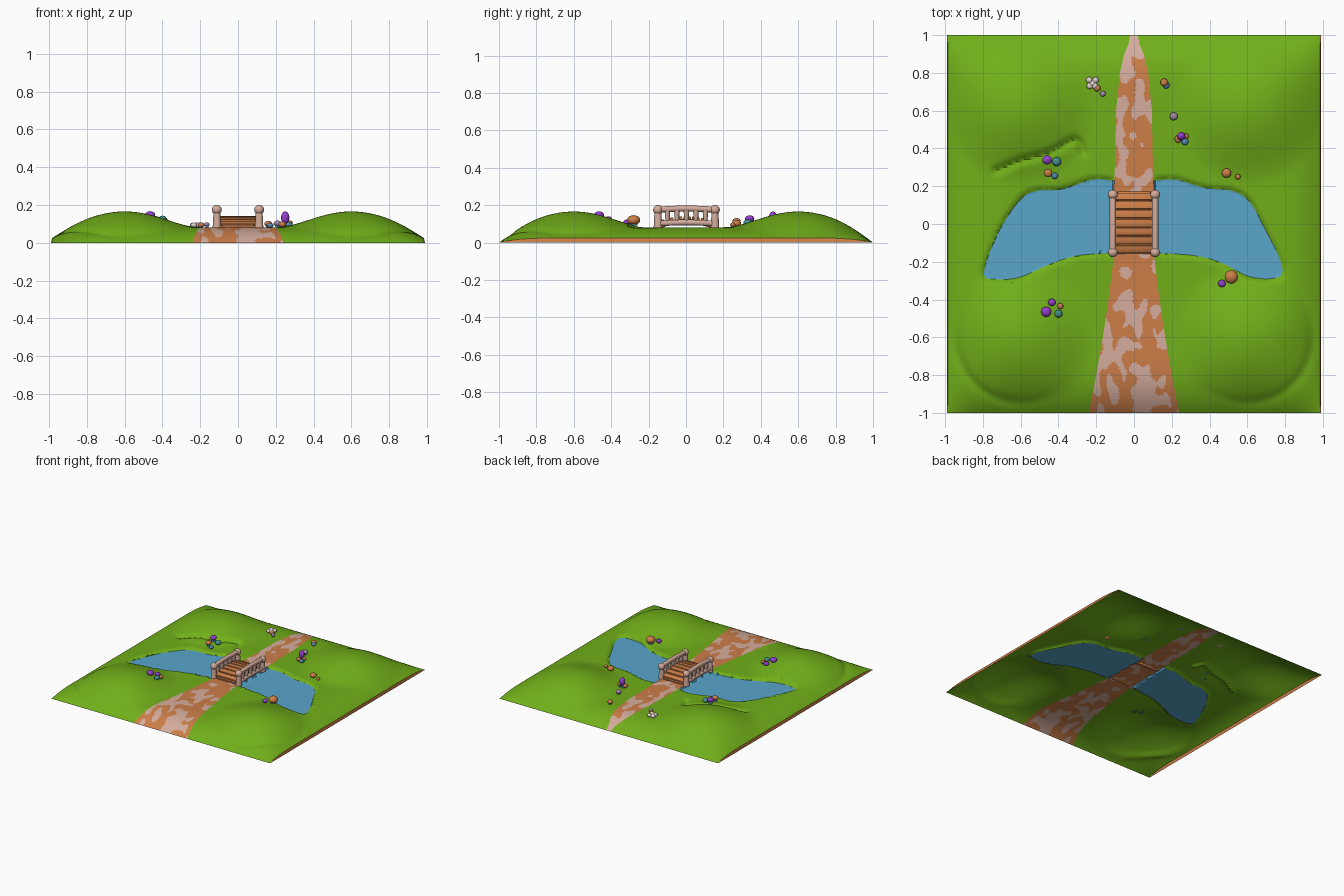
import bpy, bmesh, math, random
from mathutils import Vector, noise, kdtree
from mathutils.geometry import delaunay_2d_cdt

if "Cube" in bpy.data.objects:
    bpy.data.objects.remove(bpy.data.objects["Cube"])

random.seed(4)
EX, EY, WATER = 0.985, 1.0, 0.067

def mat(name, c):
    m = bpy.data.materials.new(name)
    m.diffuse_color = (*c, 1)
    m.use_nodes = True
    m.node_tree.nodes["Principled BSDF"].inputs["Base Color"].default_value = m.diffuse_color
    return m

GREEN = mat("grass green", (.165, .43, .010))
BLUE = mat("water blue", (.10, .38, .60))
BROWN = mat("earth brown", (.61, .21, .065))
PINK = mat("pale stone", (.67, .42, .34))
PURPLE = mat("purple", (.29, .05, .60))
TEAL = mat("teal", (.06, .28, .26))
STEM = mat("stem blue", (.09, .26, .45))
WHITE = mat("petal white", (.72, .64, .60))
LILAC = mat("lilac grey", (.36, .26, .40))

# ---------- outlines ----------
def smooth_line(pts, n=6, closed=False):
    out, k = [], len(pts)
    for i in range(k if closed else k - 1):
        g = lambda j: Vector(pts[j % k] if closed else pts[max(0, min(k - 1, j))])
        a, b, c, d = g(i - 1), g(i), g(i + 1), g(i + 2)
        for s in range(n):
            t = s / n
            out.append(.5 * (2 * b + (c - a) * t + (2 * a - 5 * b + 4 * c - d) * t * t
                             + (3 * b - a - 3 * c + d) * t ** 3))
    return out if closed else out + [Vector(pts[-1])]

river = smooth_line([(-.795, -.26), (-.72, -.05), (-.61, .12), (-.52, .175), (-.38, .185), (-.22, .235),
                     (-.1, .23), (.1, .23), (.22, .235), (.38, .19), (.52, .175), (.61, .12), (.69, -.02),
                     (.77, -.18), (.782, -.265), (.72, -.29), (.6, -.275), (.45, -.2), (.28, -.163),
                     (0, -.155), (-.28, -.165), (-.45, -.215), (-.6, -.28), (-.72, -.293)], 6, True)
path_w = [(-1, .24), (-.8, .2), (-.6, .165), (-.4, .135), (-.2, .11), (.2, .105), (.4, .098),
          (.6, .095), (.8, .075), (.9, .052), (.95, .03), (1, .02)]
crease = smooth_line([(-.73, .28), (-.6, .335), (-.45, .375), (-.31, .445), (-.27, .38)], 30)

def half_width(y):
    for (a, wa), (b, wb) in zip(path_w, path_w[1:]):
        if y <= b:
            return wa + (wb - wa) * (y - a) / (b - a)
    return path_w[-1][1]

def in_path(x, y, eps=0):
    return abs(x) <= half_width(y) + eps

def in_river(x, y):
    if not -.31 < y < .25 or abs(x) > .82:
        return False
    hit = False
    for a, b in zip(river, river[1:] + river[:1]):
        if (a.y > y) != (b.y > y) and x < a.x + (y - a.y) * (b.x - a.x) / (b.y - a.y):
            hit = not hit
    return hit

def kd(points):
    t = kdtree.KDTree(len(points))
    for i, p in enumerate(points):
        t.insert((p[0], p[1], 0), i)
    t.balance()
    return lambda x, y: t.find((x, y, 0))[2]

river_d, crease_d = kd(river), kd(crease)

# ---------- ground height: rounded slab, four soft hills, creases, river bed ----------
def height(x, y):
    fx = 1 - max(0, 1 - (EX - abs(x)) / .3) ** 3
    fy = 1 - max(0, 1 - (EY - abs(y)) / .32) ** 3
    h = .082 * fy * (.3 + .7 * fx)
    ox, oy = abs(x) - .6, abs(y) - .6
    r = math.hypot(ox, oy)
    h += .084 * max(0, 1 - (r / .4) ** 2) ** 2
    if y < 0 and r > .2:                 # crescent creases outside the front hills
        h -= .010 * max(0, (ox + oy) / r / 1.414) * math.exp(-((r - .345) / .025) ** 2)
    h -= .018 * math.exp(-(crease_d(x, y) / .020) ** 2)
    if in_path(x, y, 1e-4):
        return h
    if in_river(x, y):
        return WATER
    t = min(1, river_d(x, y) / .025)
    return WATER + (h - WATER) * t * t * (3 - 2 * t)

# ---------- terrain: triangulated grid with river and path edges ----------
left = [Vector((-half_width(y), y)) for y in [-1 + i / 60 for i in range(121)]]
right = [Vector((-p.x, p.y)) for p in left]
pts = river + left + right
n, m = len(river), len(left)
edges = [(i, (i + 1) % n) for i in range(n)]
for s in (n, n + m):
    edges += [(s + i, s + i + 1) for i in range(m - 1)]
near = kd(pts)
G = 140
for i in range(G + 1):
    for j in range(G + 1):
        p = Vector((EX * (2 * i / G - 1), EY * (2 * j / G - 1)))
        if near(*p) > .007 or i in (0, G) or (j in (0, G) and near(*p) > .002):
            pts.append(p)
for i in range(-20, 21):                 # finer points on the path for its patches
    for j in range(-82, 83):
        p = Vector((i * .012 + random.uniform(-.003, .003), j * .012 + random.uniform(-.003, .003)))
        if in_path(*p, -.006) and near(*p) > .006:
            pts.append(p)
vs, _, fs = delaunay_2d_cdt(pts, edges, [], 0, 1e-5)[:3]

bm = bmesh.new()
bv = [bm.verts.new((v.x, v.y, max(0, height(v.x, v.y)))) for v in vs]
for f in fs:
    face = bm.faces.new([bv[i] for i in f])
    c = face.calc_center_median()
    if in_path(c.x, c.y):
        v = noise.noise(Vector((c.x * 17, c.y * 11, 3.3)))
        limit = .12 + .35 * max(0, abs(c.x) / half_width(c.y) - .5)   # fewer patches at the rim
        face.material_index = 3 if v > limit or c.y > .92 else 2
    elif in_river(c.x, c.y):
        face.material_index = 1
# brown earth strip down the two side edges
for s in (-1, 1):
    side = sorted((v for v in bv if abs(v.co.x - s * EX) < 1e-4), key=lambda v: v.co.y)
    low = [bm.verts.new((v.co.x + s * .005, v.co.y, 0)) for v in side]
    for i in range(len(side) - 1):
        q = [side[i], side[i + 1], low[i + 1], low[i]]
        bm.faces.new(q if s < 0 else q[::-1]).material_index = 2
bm.normal_update()

def finish(bm, name, mats, angle=40):
    me = bpy.data.meshes.new(name)
    bm.to_mesh(me)
    bm.free()
    ob = bpy.data.objects.new(name, me)
    bpy.context.collection.objects.link(ob)
    for mt in mats:
        me.materials.append(mt)
    bpy.ops.object.select_all(action='DESELECT')
    ob.select_set(True)
    bpy.context.view_layer.objects.active = ob
    bpy.ops.object.shade_smooth_by_angle(angle=math.radians(angle))
    return ob

finish(bm, "terrain", [GREEN, BLUE, BROWN, PINK])

# ---------- helpers for small parts ----------
def ball(name, loc, r, mt, sz=1):
    b = bmesh.new()
    bmesh.ops.create_uvsphere(b, u_segments=16, v_segments=10, radius=r)
    bmesh.ops.scale(b, vec=(1, 1, sz), verts=b.verts)
    bmesh.ops.translate(b, vec=loc, verts=b.verts)
    return finish(b, name, [mt], 60)

def cone(name, loc, r1, r2, h, mt):
    b = bmesh.new()
    bmesh.ops.create_cone(b, cap_ends=True, segments=14, radius1=r1, radius2=r2, depth=h)
    bmesh.ops.translate(b, vec=(loc[0], loc[1], loc[2] + h / 2), verts=b.verts)
    return finish(b, name, [mt])

def box(name, loc, size, mt, tilt=0):
    b = bmesh.new()
    bmesh.ops.create_cube(b, size=1)
    bmesh.ops.scale(b, vec=size, verts=b.verts)
    bmesh.ops.bevel(b, geom=b.edges[:], offset=.005, segments=2, affect='EDGES', profile=.5)
    ob = finish(b, name, [mt])
    ob.location, ob.rotation_euler = loc, (tilt, 0, 0)
    return ob

def tube(name, points, r, mt):
    cu = bpy.data.curves.new(name, 'CURVE')
    cu.dimensions, cu.bevel_depth, cu.bevel_resolution, cu.use_fill_caps = '3D', r, 3, True
    sp = cu.splines.new('POLY')
    sp.points.add(len(points) - 1)
    for q, p in zip(sp.points, points):
        q.co = (*p, 1)
    cu.materials.append(mt)
    ob = bpy.data.objects.new(name, cu)
    bpy.context.collection.objects.link(ob)

# ---------- bridge ----------
arch = lambda y: .098 + .032 * (1 - (y / .16) ** 2)
for i in range(7):
    y = -.132 + i * .046
    slope = math.atan(-.064 * y / .0256)
    box("bridge_plank", (0, y, arch(y)), (.195, .040, .022), BROWN, slope)
    box("bridge_deck", (0, y, arch(y) - .016), (.175, .052, .026), BROWN, slope)
for s in (-1, 1):
    x = s * .112
    for y in (-.15, .155):
        cone("rail_post", (x, y, .078), .023, .018, .09, PINK)
        ball("post_cap", (x, y, .175), .026, PINK)
    for z, r in ((.176, .017), (.102, .016)):
        tube("hand_rail", [(x, -.15 + i * .0305, z + .006 * math.sin(math.pi * i / 10)) for i in range(11)], r, PINK)
    for i in range(1, 6):
        cone("baluster", (x, -.15 + i * .0508, .1), .009, .016, .075, PINK)

# ---------- mushrooms, pebbles and flowers: x, y, radius, colour, lift ----------
plants = [(-.46, .34, .025, PURPLE, .03), (-.41, .33, .024, TEAL, .015), (-.455, .27, .022, BROWN, .03),
          (-.42, .255, .017, STEM, .012), (-.165, .69, .015, LILAC, .015), (-.195, .72, .018, BROWN, .012),
          (.16, .75, .02, BROWN, .02), (.17, .735, .018, STEM, .01), (.21, .57, .021, LILAC, .02),
          (.235, .45, .02, BROWN, .015), (.27, .435, .018, STEM, .012), (.275, .465, .015, BROWN, .02),
          (.49, .27, .025, BROWN, .015), (.55, .25, .014, BROWN, .01),
          (.515, -.28, .035, BROWN, .03), (.465, -.315, .02, PURPLE, .015),
          (-.465, -.465, .027, PURPLE, .015), (-.435, -.415, .02, PURPLE, .012),
          (-.39, -.435, .016, BROWN, .015), (-.4, -.475, .021, TEAL, .01)]
for x, y, r, mt, lift in plants:
    z = height(x, y)
    cone("mushroom_stem", (x, y, z), r * .6, r * .45, lift, STEM)
    ball("mushroom_cap", (x, y, z + lift), r, mt, .75)
z = height(.25, .465)
cone("tall_flower_stem", (.25, .465, z), .012, .008, .04, STEM)
ball("tall_flower", (.25, .465, z + .05), .022, PURPLE, 1.5)
z = height(-.22, .75)
for dx, dy in ((-.017, .017), (.017, .017), (-.014, -.014), (.014, -.014), (0, 0)):
    ball("white_petal", (-.22 + dx, .745 + dy, z + .012), .017, WHITE, .8)
